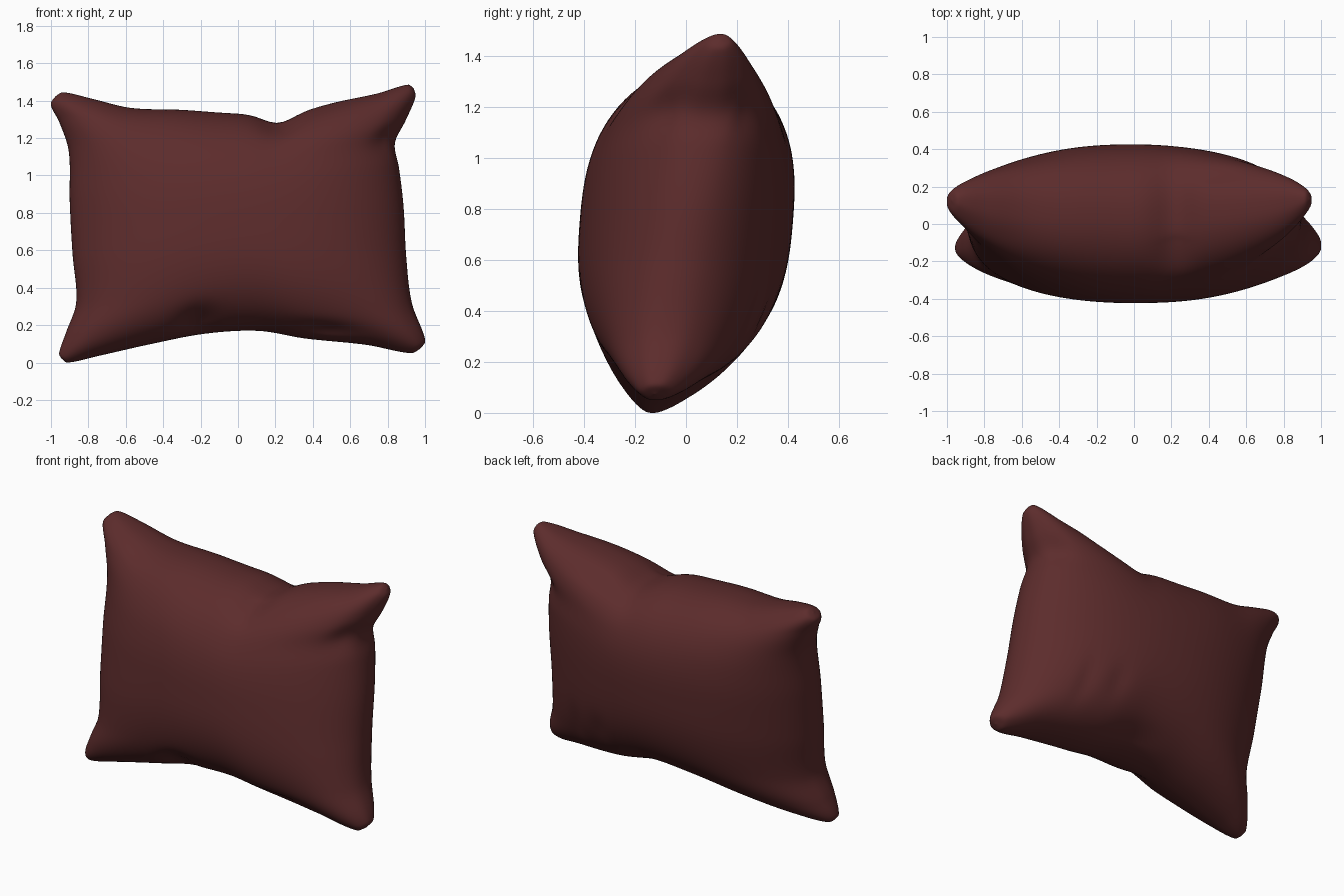
import bpy, bmesh, math

if "Cube" in bpy.data.objects:
    bpy.data.objects.remove(bpy.data.objects["Cube"])

N = 80            # grid cells per side
MID = 0.735       # height of the pillow centre
THICK = 0.418     # half thickness at the centre

# Seam outline: (parameter -1..1, coordinate)
TOP = [(-1, 1.425), (-.96, 1.446), (-.8, 1.412), (-.58, 1.362), (-.3, 1.352), (0, 1.333),
       (.3, 1.335), (.6, 1.40), (.8, 1.44), (.97, 1.487), (1, 1.465)]
BOTTOM = [(-1, .02), (-.97, .0), (-.8, .035), (-.5, .1), (-.2, .155), (.1, .17),
          (.35, .13), (.7, .095), (.95, .05), (1, .075)]
LEFT = [(-1, -.942), (-.96, -.957), (-.8, -.92), (-.57, -.865), (-.2, -.885), (.2, -.9),
        (.58, -.905), (.8, -.955), (.94, -1.002), (1, -.975)]
RIGHT = [(-1, .975), (-.94, 1.002), (-.65, .93), (-.3, .9), (.1, .885), (.4, .86),
         (.58, .838), (.75, .895), (.94, .95), (1, .94)]

# Cloth folds: (side, u, v, u width, v width, depth)
FOLDS = [(-1, -.25, -.87, .10, .12, .05), (-1, .45, -.9, .16, .06, .03),
         (-1, .25, .95, .08, .12, .04), (-1, .95, .6, .08, .10, .02),
         (1, .95, .6, .08, .12, .02), (1, .45, .9, .16, .06, .02),
         (1, .4, -.55, .06, .16, .012), (1, .62, -.6, .05, .2, .012),
         (1, .05, -.94, .14, .08, .02)]


def curve(pts, t):
    """Smooth interpolation through a short table."""
    k = 0
    while k < len(pts) - 2 and t > pts[k + 1][0]:
        k += 1

    def slope(i):
        a, b = pts[max(i - 1, 0)], pts[min(i + 1, len(pts) - 1)]
        return (b[1] - a[1]) / (b[0] - a[0])
    (x0, y0), (x1, y1) = pts[k], pts[k + 1]
    h = x1 - x0
    s = (t - x0) / h
    return ((2*s**3 - 3*s*s + 1) * y0 + (s**3 - 2*s*s + s) * h * slope(k)
            + (3*s*s - 2*s**3) * y1 + (s**3 - s*s) * h * slope(k + 1))


def point(u, v, side):
    a, b = (u + 1) / 2, (v + 1) / 2
    x = curve(LEFT, v) * (1 - a) + curve(RIGHT, v) * a
    z = curve(BOTTOM, u) * (1 - b) + curve(TOP, u) * b
    z -= 0.05 * math.exp(-((u - .24) / .11)**2) * b**10      # notch in the top seam
    pu, pv = max(0, 1 - abs(u)**2.2), max(0, 1 - abs(v)**2.6)
    # seams are pinched flatter at mid edge and fuller near the corners
    t = THICK * pu**(0.5 - 0.14 * v * v) * pv**(0.46 - 0.09 * u * u)
    t *= 1 - 0.3 * abs(u * v)**7               # corners taper to points
    fade = min(1, pu * pv * 8)
    for s, fu, fv, wu, wv, d in FOLDS:
        if s == side:
            t -= fade * d * math.exp(-((u - fu) / wu)**2 - ((v - fv) / wv)**2)
    lean = (0.08 + 0.105 * u * u) * (z - MID)  # corners lean more than the middle
    return x, lean + side * max(t, 0), z


# Pillow: two puffed sheets welded along the seam
bm = bmesh.new()
steps = [math.sin(math.pi / 2 * (2 * i / N - 1)) for i in range(N + 1)]
for side in (-1, 1):
    g = [[bm.verts.new(point(u, v, side)) for v in steps] for u in steps]
    for i in range(N):
        for j in range(N):
            q = [g[i][j], g[i + 1][j], g[i + 1][j + 1], g[i][j + 1]]
            bm.faces.new(q if side < 0 else q[::-1])
bmesh.ops.remove_doubles(bm, verts=bm.verts, dist=0.0002)
for _ in range(2):
    bmesh.ops.smooth_vert(bm, verts=bm.verts, factor=0.3, use_axis_x=True, use_axis_y=True, use_axis_z=True)
bmesh.ops.recalc_face_normals(bm, faces=bm.faces)
low = min(v.co.z for v in bm.verts)
for v in bm.verts:
    v.co.z -= low
for f in bm.faces:
    f.smooth = True

mesh = bpy.data.meshes.new("pillow")
bm.to_mesh(mesh)
bm.free()
pillow = bpy.data.objects.new("pillow", mesh)
bpy.context.collection.objects.link(pillow)

# Dark red cloth
mat = bpy.data.materials.new("dark red cloth")
mat.diffuse_color = (0.108, 0.025, 0.025, 1)
mat.use_nodes = True
mat.node_tree.nodes["Principled BSDF"].inputs["Base Color"].default_value = mat.diffuse_color
mesh.materials.append(mat)
